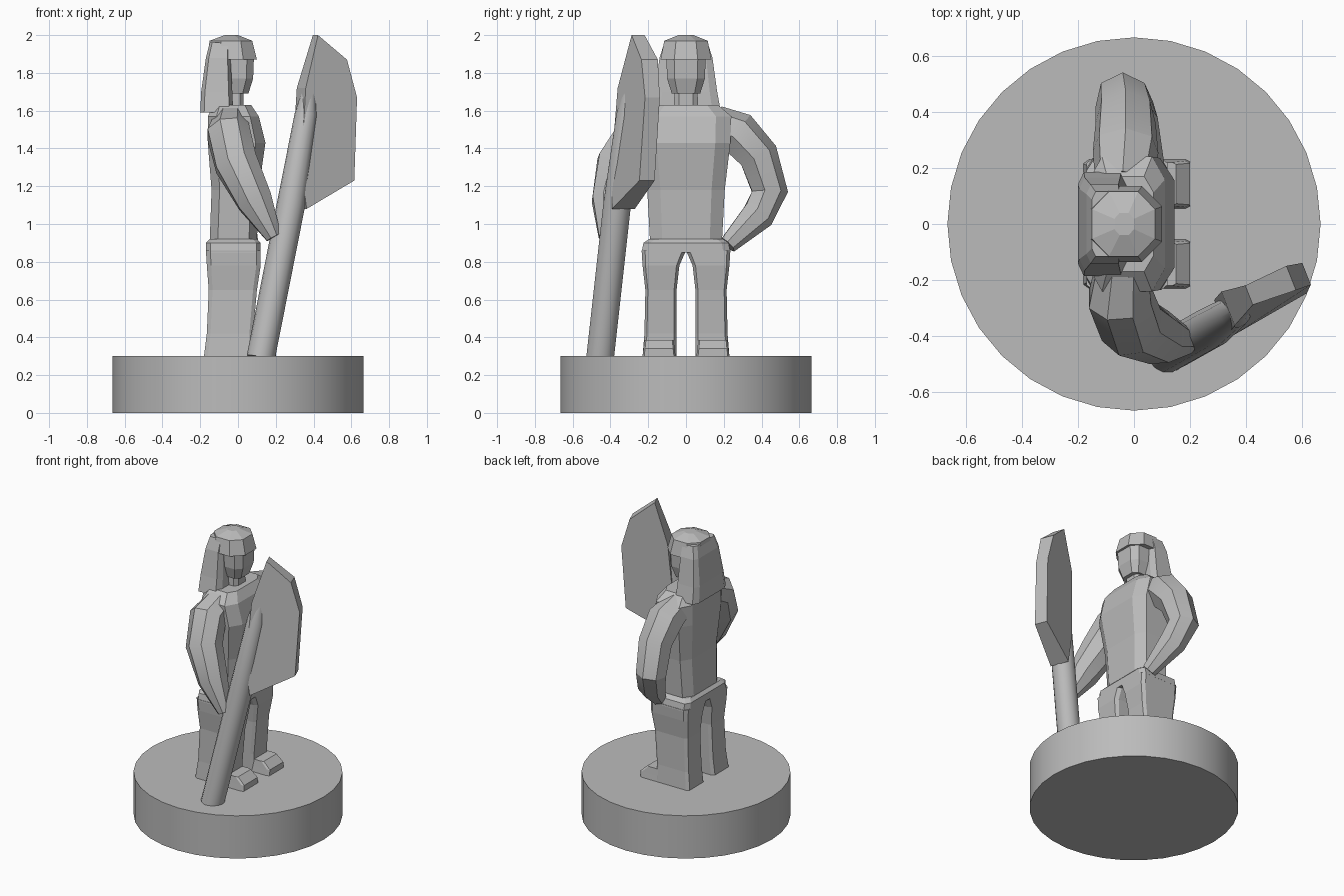
import bpy, bmesh, math
from mathutils import Vector

cube = bpy.data.objects.get("Cube")
if cube:
    bpy.data.objects.remove(cube, do_unlink=True)

stone = bpy.data.materials.new("stone grey")
stone.use_nodes = True
GREY = (0.5, 0.5, 0.5, 1)
stone.diffuse_color = GREY
stone.node_tree.nodes["Principled BSDF"].inputs["Base Color"].default_value = GREY


def skin(name, rings, smooth=None):
    """Join rings of equal point count into a closed solid."""
    bm = bmesh.new()
    loops = [[bm.verts.new(p) for p in ring] for ring in rings]
    n = len(loops[0])
    for a, b in zip(loops, loops[1:]):
        for i in range(n):
            j = (i + 1) % n
            bm.faces.new((a[i], a[j], b[j], b[i]))
    bm.faces.new(loops[0][::-1])
    bm.faces.new(loops[-1])
    bmesh.ops.recalc_face_normals(bm, faces=bm.faces)
    mesh = bpy.data.meshes.new(name)
    bm.to_mesh(mesh)
    bm.free()
    mesh.materials.append(stone)
    ob = bpy.data.objects.new(name, mesh)
    bpy.context.collection.objects.link(ob)
    if smooth:
        bpy.ops.object.select_all(action="DESELECT")
        ob.select_set(True)
        bpy.context.view_layer.objects.active = ob
        bpy.ops.object.shade_smooth_by_angle(angle=math.radians(smooth))
    return ob


def slab(x0, x1, y0, y1, z, cut):
    """Horizontal rectangle with chamfered corners."""
    cx, cy = cut * (x1 - x0), cut * (y1 - y0)
    return [(x0 + cx, y0, z), (x1 - cx, y0, z), (x1, y0 + cy, z), (x1, y1 - cy, z),
            (x1 - cx, y1, z), (x0 + cx, y1, z), (x0, y1 - cy, z), (x0, y0 + cy, z)]


def body(name, levels, cut=0.2):
    """Symmetric stack of levels: back x, front x, half width, height."""
    return skin(name, [slab(a, b, -w, w, z, cut) for a, b, w, z in levels])


def tube(name, path, sides, smooth):
    """Tapered limb through points of x, y, z, radius."""
    pts = [Vector(p[:3]) for p in path]
    rings = []
    for i, p in enumerate(pts):
        way = pts[min(i + 1, len(pts) - 1)] - pts[max(i - 1, 0)]
        u = way.cross(Vector((1, 0, 0))).normalized()
        v = way.cross(u).normalized()
        r = path[i][3]
        rings.append([p + r * (u * math.cos(t) + v * math.sin(t))
                      for t in [math.tau * (k + 0.5) / sides for k in range(sides)]])
    return skin(name, rings, smooth)


def disc(r, z, n=32):
    return [(r * math.sin(math.tau * k / n), r * math.cos(math.tau * k / n), z) for k in range(n)]


# Round plinth
skin("plinth", [disc(0.665, 0), disc(0.665, 0.3)], 30)

# Legs and feet, mirrored across the body
for side, label in ((1, "left"), (-1, "right")):
    legs = [(-0.18, 0.08, 0.05, 0.23, 0.3), (-0.165, 0.08, 0.05, 0.22, 0.42),
            (-0.155, 0.1, 0.05, 0.215, 0.65), (-0.165, 0.12, 0.035, 0.23, 0.78),
            (-0.17, 0.12, 0, 0.235, 0.86)]
    skin(label + "_leg", [slab(a, b, *sorted((side * c, side * d)), z, 0.08)
                          for a, b, c, d, z in legs])
    feet = [(0.2, 0.055, 0.23, 0.3), (0.2, 0.06, 0.225, 0.34), (0.15, 0.065, 0.22, 0.385)]
    skin(label + "_foot", [slab(-0.15, b, *sorted((side * c, side * d)), z, 0.05)
                           for b, c, d, z in feet])

# Hips, torso, neck
body("hips", [(-0.17, 0.12, 0.235, 0.85), (-0.17, 0.12, 0.225, 0.9), (-0.15, 0.1, 0.195, 0.92)], 0.08)
body("torso", [(-0.15, 0.1, 0.19, 0.9), (-0.14, 0.11, 0.205, 1.18), (-0.16, 0.145, 0.235, 1.43),
               (-0.16, 0.11, 0.24, 1.57), (-0.13, 0.07, 0.17, 1.63)], 0.17)
body("neck", [(-0.07, 0.03, 0.065, 1.6), (-0.07, 0.03, 0.06, 1.73)])

# Head, long hair and cap
body("head", [(-0.1, 0.055, 0.075, 1.69), (-0.1, 0.08, 0.1, 1.77), (-0.1, 0.085, 0.105, 1.9)])
body("hair", [(-0.2, -0.025, 0.185, 1.59), (-0.195, -0.03, 0.165, 1.7),
              (-0.17, -0.04, 0.14, 1.88), (-0.15, -0.04, 0.115, 1.96)], 0.12)
body("cap", [(-0.165, 0.1, 0.135, 1.87), (-0.15, 0.075, 0.115, 1.97), (-0.07, 0.0, 0.04, 2.0)], 0.27)

# Arms: left hand on the hip, right hand gripping the shaft
tube("left_arm", [(-0.04, 0.15, 1.53, 0.1), (-0.03, 0.27, 1.48, 0.12), (-0.03, 0.38, 1.36, 0.11),
                  (-0.04, 0.44, 1.17, 0.1), (0.0, 0.38, 1.05, 0.09), (0.06, 0.22, 0.89, 0.05)], 7, 25)
tube("right_arm", [(-0.04, -0.15, 1.53, 0.1), (-0.05, -0.26, 1.48, 0.12), (-0.01, -0.36, 1.32, 0.12),
                   (0.09, -0.405, 1.12, 0.1), (0.19, -0.42, 0.93, 0.045)], 8, 35)

# Leaning shaft
tube("axe_shaft", [(0.12, -0.455, 0.29, 0.075), (0.28, -0.365, 1.1, 0.075),
                   (0.36, -0.31, 1.58, 0.06), (0.385, -0.285, 1.77, 0.025)], 14, 35)

# Broad blade, thinner toward its outer edge
outline = [(0.34, 1.08), (0.6, 1.23), (0.615, 1.67), (0.56, 1.87), (0.41, 2.0), (0.335, 1.72), (0.31, 1.3)]
faces = []
for sign in (-1, 1):
    ring = []
    for x, z in outline:
        half = 0.055 - 0.02 * (x - 0.3) / 0.3 if z < 1.9 else 0.03
        y = -0.32 + 0.45 * (x - 0.34) + 0.05 * (z - 1.3)
        ring.append((x - sign * half * 0.45, y + sign * half * 1.15, z))
    faces.append(ring)
skin("axe_blade", faces)
